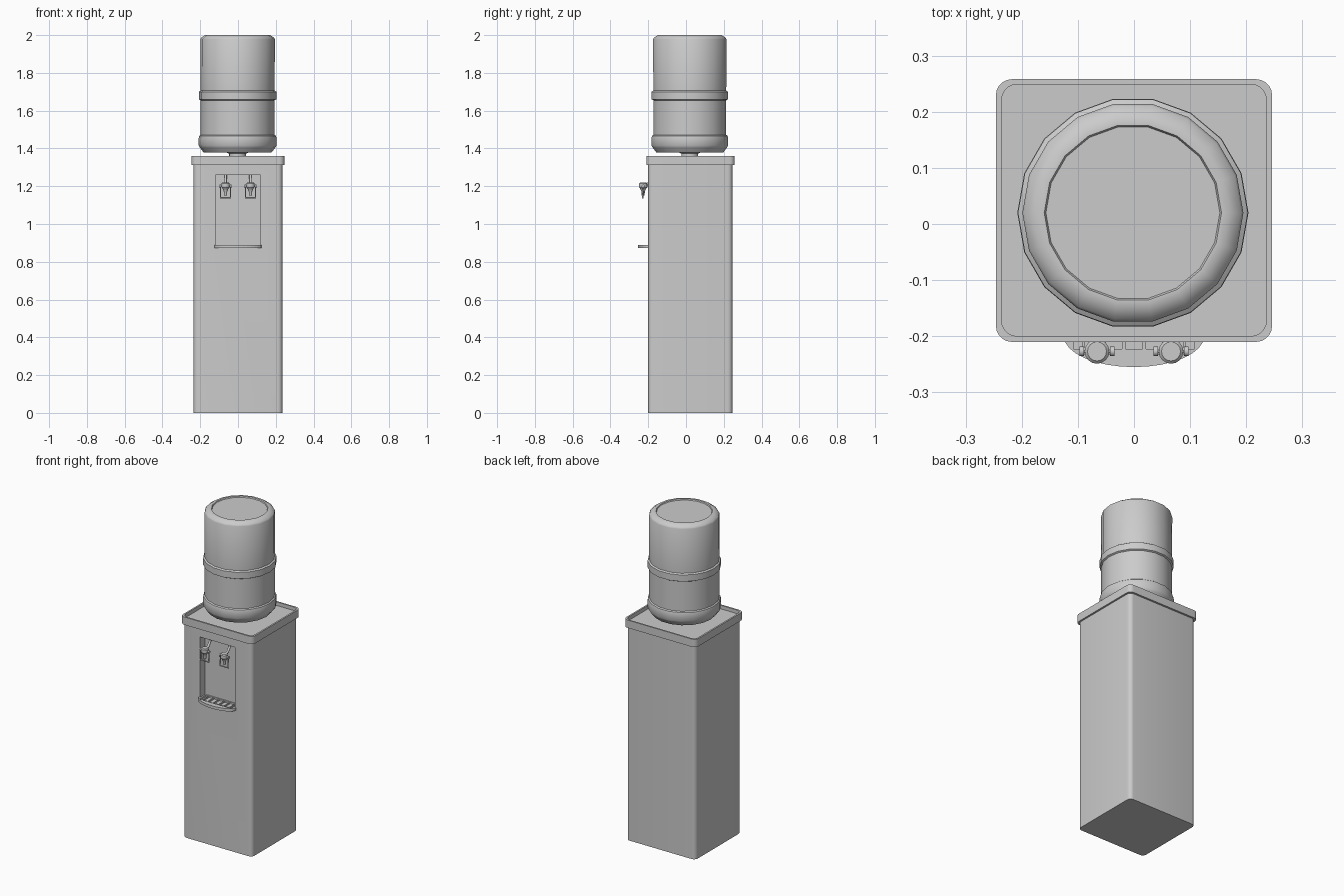
import bpy, bmesh, math
from mathutils import Vector

if "Cube" in bpy.data.objects:
    bpy.data.objects.remove(bpy.data.objects["Cube"])


def finish(bm, name, smooth=None):
    bmesh.ops.recalc_face_normals(bm, faces=bm.faces)
    me = bpy.data.meshes.new(name)
    bm.to_mesh(me)
    bm.free()
    ob = bpy.data.objects.new(name, me)
    bpy.context.collection.objects.link(ob)
    if smooth:
        bpy.ops.object.select_all(action='DESELECT')
        ob.select_set(True)
        bpy.context.view_layer.objects.active = ob
        bpy.ops.object.shade_smooth_by_angle(angle=math.radians(smooth))
    return ob


def prism(name, outline, z0, z1, smooth=None):
    bm = bmesh.new()
    face = bm.faces.new([bm.verts.new((x, y, z0)) for x, y in outline])
    top = bmesh.ops.extrude_face_region(bm, geom=[face])['geom']
    bmesh.ops.translate(bm, vec=(0, 0, z1 - z0),
                        verts=[v for v in top if isinstance(v, bmesh.types.BMVert)])
    return finish(bm, name, smooth)


def rect(x0, x1, y0, y1):
    return [(x0, y0), (x1, y0), (x1, y1), (x0, y1)]


def rounded(x0, x1, y0, y1, r, n=5):
    pts = []
    corners = [(x1 - r, y1 - r), (x0 + r, y1 - r), (x0 + r, y0 + r), (x1 - r, y0 + r)]
    for i, (cx, cy) in enumerate(corners):
        for k in range(n + 1):
            a = math.pi / 2 * (i + k / n)
            pts.append((cx + r * math.cos(a), cy + r * math.sin(a)))
    return pts


def lathe(name, profile, n, x, y, smooth=40):
    bm = bmesh.new()
    rings = []
    for r, z in profile:
        rings.append([bm.verts.new((x + r * math.cos(2 * math.pi * i / n),
                                    y + r * math.sin(2 * math.pi * i / n), z)) for i in range(n)])
    for a, b in zip(rings, rings[1:]):
        for i in range(n):
            j = (i + 1) % n
            bm.faces.new((a[i], a[j], b[j], b[i]))
    bm.faces.new(rings[0])
    bm.faces.new(rings[-1])
    return finish(bm, name, smooth)


def rod(name, a, b, r, n=10):
    a, b = Vector(a), Vector(b)
    bm = bmesh.new()
    bmesh.ops.create_cone(bm, cap_ends=True, segments=n, radius1=r, radius2=r, depth=(b - a).length)
    ob = finish(bm, name, 40)
    ob.location = (a + b) / 2
    ob.rotation_euler = (b - a).to_track_quat('Z', 'Y').to_euler()
    return ob


def cut(ob, cutter):
    cutter.hide_render = True
    m = ob.modifiers.new("recess", 'BOOLEAN')
    m.operation = 'DIFFERENCE'
    m.solver = 'EXACT'
    m.object = cutter
    # apply the cut, then remove the cutter
    dg = bpy.context.evaluated_depsgraph_get()
    me = bpy.data.meshes.new_from_object(ob.evaluated_get(dg))
    ob.modifiers.clear()
    ob.data = me
    bpy.data.objects.remove(cutter)


# Cabinet with the dispensing recess
cabinet = prism("cabinet", rounded(-0.235, 0.235, -0.2, 0.246, 0.025), 0, 1.315, 30)
cut(cabinet, prism("recess_cutter", rect(-0.118, 0.118, -0.3, -0.15), 0.88, 1.26))

# Lid with a shallow sunken top
lid = prism("lid", rounded(-0.246, 0.246, -0.21, 0.258, 0.028), 1.312, 1.36, 30)
cut(lid, prism("lid_cutter", rounded(-0.236, 0.236, -0.2, 0.249, 0.028), 1.338, 1.4))

# Water bottle: neck, shoulder, two raised bands, dished end
lathe("bottle", [
    (0.045, 1.33), (0.045, 1.372), (0.06, 1.379), (0.18, 1.379), (0.2, 1.405),
    (0.206, 1.415), (0.206, 1.455), (0.203, 1.467), (0.196, 1.472),
    (0.196, 1.655), (0.205, 1.66), (0.205, 1.7), (0.196, 1.706),
    (0.197, 1.978), (0.193, 1.986), (0.172, 2.0), (0.158, 2.0), (0.155, 1.994)],
    18, -0.002, 0.02)

# Drip tray with bowed front and grille slats
bow = [(0.125 * math.cos(a), -0.2 - 0.055 * math.sin(a))
       for a in (math.pi * i / 16 for i in range(17))]
tray = prism("drip_tray", [(0.117, -0.151)] + [(0.117, -0.2)] + bow
             + [(-0.117, -0.2), (-0.117, -0.151)], 0.873, 0.89)
cut(tray, prism("tray_cutter", rect(-0.108, 0.108, -0.223, -0.157), 0.878, 0.92))
for i in range(6):
    x = -0.09 + 0.036 * i
    prism("tray_slat", rect(x - 0.003, x + 0.003, -0.224, -0.156), 0.877, 0.888)

# Two taps
TY = -0.227
for s in (-1, 1):
    x = s * 0.066
    lathe("tap_body", [(0.005, 1.15), (0.008, 1.152), (0.009, 1.172), (0.016, 1.188),
                       (0.022, 1.194), (0.022, 1.214), (0.017, 1.219)], 16, x, TY)
    path = [(x, TY + 0.01, 1.206), (x, -0.195, 1.216), (x, -0.178, 1.238), (x, -0.17, 1.262)]
    for a, b in zip(path, path[1:]):
        rod("tap_pipe", a, b, 0.007)
    rod("tap_axle", (x - 0.03, TY, 1.2), (x + 0.03, TY, 1.2), 0.003)
    for t in (-1, 1):
        ex = x + t * 0.027
        rod("axle_knob", (ex - 0.004, TY, 1.2), (ex + 0.004, TY, 1.2), 0.009)
        rod("lever_arm", (ex, TY, 1.2), (ex, TY - 0.002, 1.137), 0.003, 6)
    rod("lever_bar", (x - 0.03, TY - 0.002, 1.138), (x + 0.03, TY - 0.002, 1.138), 0.004, 6)
